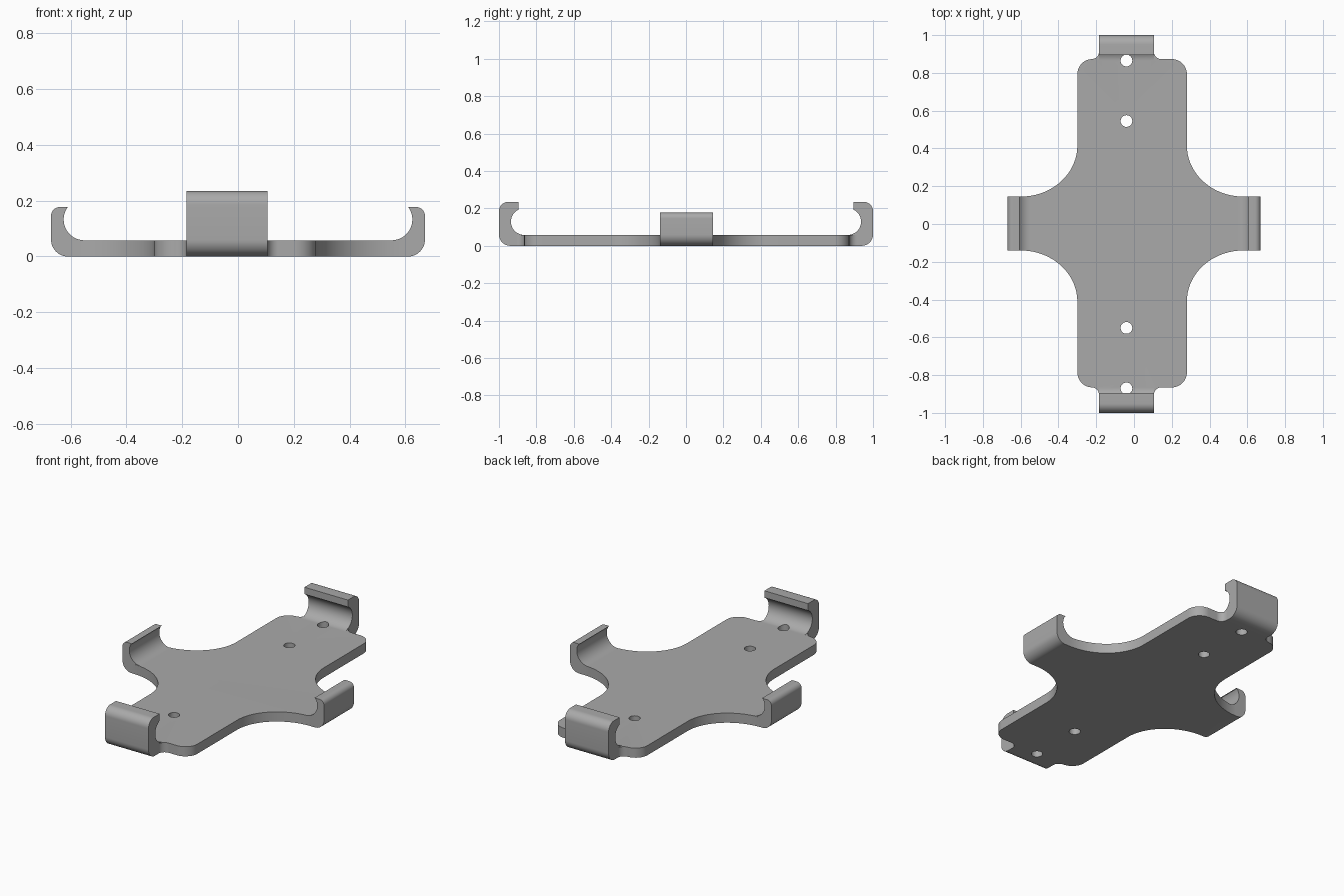
import bpy, bmesh, math
from mathutils import Vector

if "Cube" in bpy.data.objects:
    bpy.data.objects.remove(bpy.data.objects["Cube"])

grey = bpy.data.materials.new("matte_grey")
grey.use_nodes = True
COLOUR = (0.4, 0.4, 0.4, 1)
grey.diffuse_color = COLOUR
grey.node_tree.nodes["Principled BSDF"].inputs["Base Color"].default_value = COLOUR

THICK = 0.058


def arc(cx, cy, rx, ry, start, end, steps=12):
    """Points along an elliptical arc, angles in degrees."""
    angles = [math.radians(start + (end - start) * i / steps) for i in range(steps + 1)]
    return [(cx + rx * math.cos(a), cy + ry * math.sin(a)) for a in angles]


def prism(name, points, extrude):
    """Solid made by sweeping a closed outline along a vector."""
    bm = bmesh.new()
    face = bm.faces.new([bm.verts.new(p) for p in points])
    swept = bmesh.ops.extrude_face_region(bm, geom=[face])["geom"]
    verts = [g for g in swept if isinstance(g, bmesh.types.BMVert)]
    bmesh.ops.translate(bm, vec=Vector(extrude), verts=verts)
    bmesh.ops.recalc_face_normals(bm, faces=bm.faces)
    mesh = bpy.data.meshes.new(name)
    bm.to_mesh(mesh)
    bm.free()
    mesh.materials.append(grey)
    obj = bpy.data.objects.new(name, mesh)
    bpy.context.collection.objects.link(obj)
    return obj


def combine(target, tool, operation):
    """Apply a boolean, then discard the tool."""
    mod = target.modifiers.new(operation, "BOOLEAN")
    mod.operation, mod.object, mod.solver = operation, tool, "EXACT"
    bpy.context.view_layer.objects.active = target
    bpy.ops.object.modifier_apply(modifier=mod.name)
    bpy.data.objects.remove(tool)


def quarter(body_x, tab_x, arm_y, end_y):
    """Outline of one quadrant, from the side arm to the end tab."""
    pts = [(0.61, arm_y)]
    pts += arc(body_x + 0.3, arm_y + 0.27, 0.3, 0.27, 270, 180, 24)
    pts += arc(body_x - 0.08, end_y - 0.08, 0.08, 0.08, 0, 90)
    pts += arc(tab_x + 0.04, end_y + 0.04, 0.04, 0.04, 270, 180)
    return pts


# Cross-shaped base plate
right, left = (0.28, 0.105), (0.30, 0.185)
back, front = (0.145, 0.873), (0.14, 0.865)
outline = quarter(*right, *back)
outline += [(-x, y) for x, y in reversed(quarter(*left, *back))]
outline += [(-x, -y) for x, y in quarter(*left, *front)]
outline += [(x, -y) for x, y in reversed(quarter(*right, *front))]
plate = prism("holder_plate", [(x, y, 0) for x, y in outline], (0, 0, THICK))


def clip_profile(reach, top, cavity, radius, sweep, tip, round_top):
    """Hooked clip section: distance outwards and height."""
    pts = [(cavity, 0)]
    pts += arc(reach - 0.06, 0.06, 0.06, 0.06, -90, 0)
    pts += arc(reach - round_top, top - round_top, round_top, round_top, 0, 90)
    pts += [(tip, top)]
    pts += arc(cavity, THICK + radius, radius, radius, sweep, -90, 24)
    return pts


side = clip_profile(0.67, 0.177, 0.55, 0.075, 35, 0.607, 0.03)
end = clip_profile(1.0, 0.235, 0.865, 0.071, 65, 0.895, 0.05)

# Four clips, one at each end of the cross
for s in (1, -1):
    arm = prism("side_clip", [(s * u, -0.14, z) for u, z in side], (0, 0.285, 0))
    combine(plate, arm, "UNION")
    tab = prism("end_clip", [(-0.185, s * u, z) for u, z in end], (0.29, 0, 0))
    combine(plate, tab, "UNION")

# Screw holes along the centre line
for y in (0.865, 0.545, -0.55, -0.87):
    ring = arc(-0.04, y, 0.031, 0.031, 0, 360, 32)[:-1]
    hole = prism("hole_cutter", [(px, py, -0.05) for px, py in ring], (0, 0, 0.15))
    hole.hide_render = True
    combine(plate, hole, "DIFFERENCE")

bpy.ops.object.select_all(action="DESELECT")
plate.select_set(True)
bpy.context.view_layer.objects.active = plate
bpy.ops.object.shade_smooth_by_angle(angle=math.radians(30))
